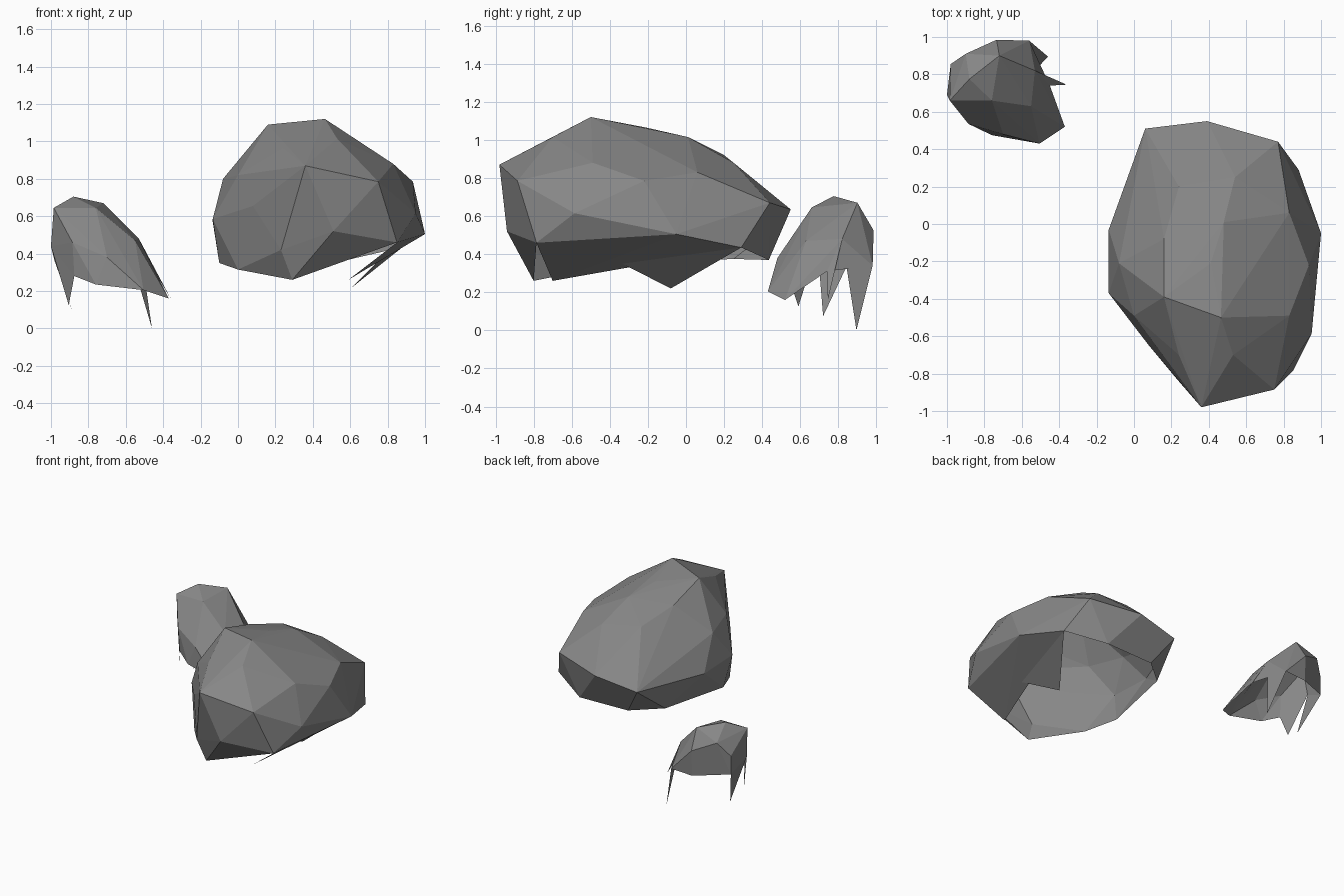
import bpy, bmesh

stone = bpy.data.materials.new("grey_stone")
stone.diffuse_color = (0.24, 0.24, 0.24, 1)


def rock_shell(name, body, rim, flaps):
    """Faceted hull over body + rim, open underneath, with loose hanging triangles."""
    bm = bmesh.new()
    verts = [bm.verts.new(p) for p in body + rim]
    rim_verts = set(verts[len(body):])
    out = bmesh.ops.convex_hull(bm, input=verts, use_existing_faces=False)
    # open the underside: remove faces that only join rim points
    under = [f for f in bm.faces if all(v in rim_verts for v in f.verts)]
    bmesh.ops.delete(bm, geom=under, context='FACES')
    bmesh.ops.delete(bm, geom=[v for v in bm.verts if not v.link_faces], context='VERTS')
    bmesh.ops.recalc_face_normals(bm, faces=bm.faces)
    # hanging shards
    for tri in flaps:
        bm.faces.new([bm.verts.new(p) for p in tri])
    me = bpy.data.meshes.new(name)
    bm.to_mesh(me)
    bm.free()
    me.materials.append(stone)
    ob = bpy.data.objects.new(name, me)
    bpy.context.collection.objects.link(ob)


# large boulder
big_body = [
    (.36, -.98, .87), (.465, -.5, 1.12), (.16, -.39, 1.09), (.16, -.08, 1.0),
    (.48, .01, 1.015), (.54, .25, .88), (.41, -.21, 1.065), (.24, .2, .92),
    (.39, .55, .635), (.06, .51, .58), (.77, .44, .67), (.83, .06, .83),
    (.935, -.22, .785), (.83, -.49, .88), (.75, -.885, .785), (1.0, -.05, .505),
    (.95, -.585, .615), (.51, -.94, .52), (.24, -.7, .965), (.53, -.7, 1.015),
    (0, -.49, .82), (.08, -.65, .655), (.23, -.83, .42), (-.08, -.21, .80),
    (-.135, -.37, .585), (-.135, -.03, .57),
]
big_rim = [
    (.85, -.785, .46), (.59, -.7, .26), (.29, -.8, .26), (0, -.53, .315),
    (-.1, -.31, .35), (0, .25, .375), (.2, .42, .37), (.6, .435, .37),
    (.88, .29, .435), (.85, -.55, .46),
]
big_flaps = [[(.85, -.55, .46), (.61, -.08, .22), (.88, .29, .435)]]
rock_shell("large_boulder", big_body, big_rim, big_flaps)

# small rock
small_body = [
    (-.88, .775, .705), (-.72, .9, .67), (-.985, .66, .645), (-.53, .82, .48),
    (-.55, .63, .47), (-.7, .48, .38), (-.9, .91, .6), (-.735, .985, .525),
    (-.885, .535, .46), (-.76, .66, .645), (-.98, .855, .5),
]
small_rim = [
    (-.37, .52, .16), (-.505, .43, .205), (-.76, .475, .235), (-.875, .54, .28),
    (-1, .69, .44), (-.98, .855, .36), (-.735, .975, .33), (-.56, .98, .34),
    (-.45, .74, .31),
]
small_flaps = [
    [(-.53, .82, .48), (-.45, .74, .31), (-.36, .745, .16)],
    [(-.53, .82, .48), (-.56, .98, .34), (-.46, .895, 0)],
    [(-1, .69, .44), (-.875, .54, .28), (-.905, .59, .125)],
    [(-1, .69, .44), (-.98, .855, .36), (-.88, .72, .075)],
]
rock_shell("small_rock", small_body, small_rim, small_flaps)
